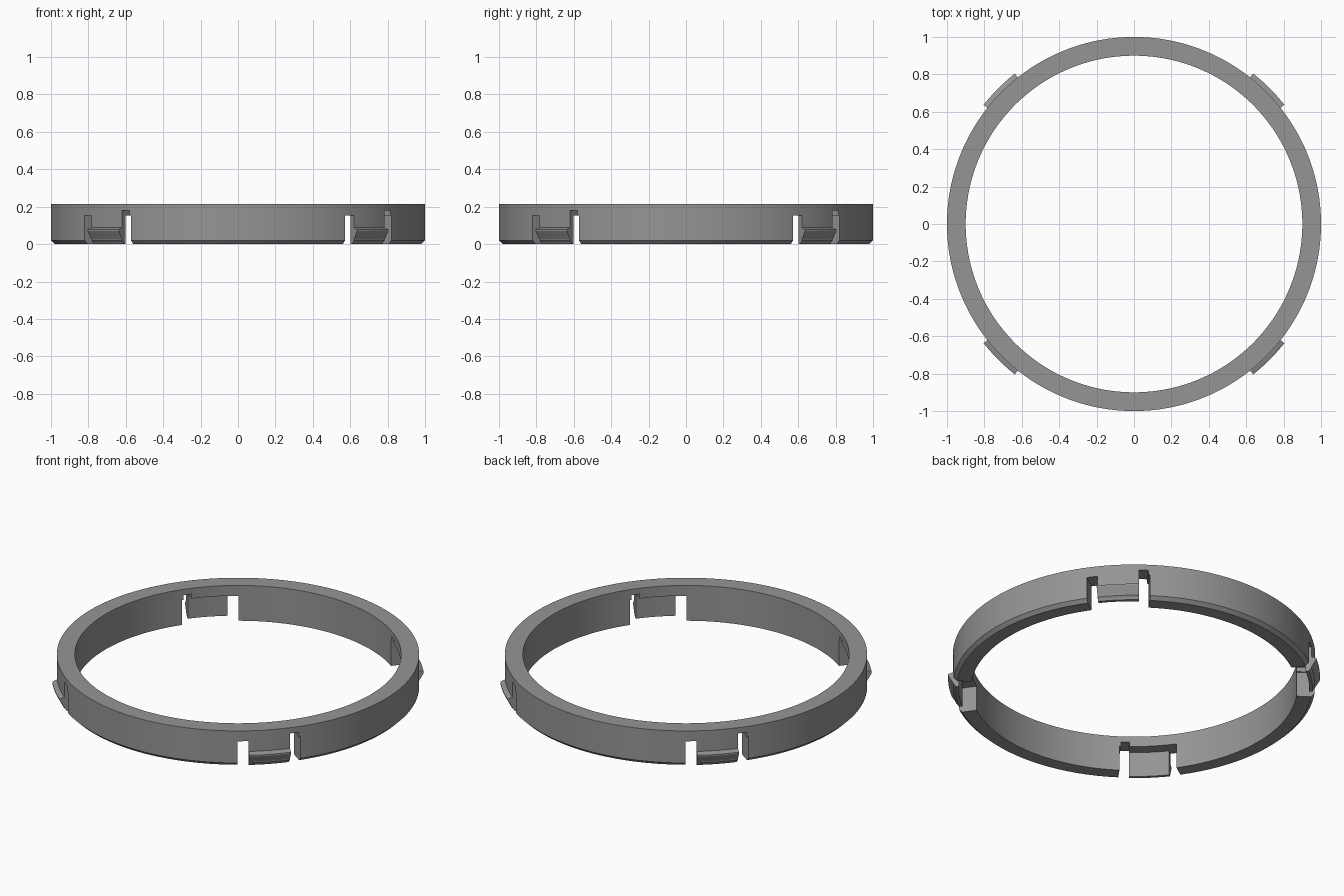
import bpy, bmesh, math

if "Cube" in bpy.data.objects:
    bpy.data.objects.remove(bpy.data.objects["Cube"])

HEIGHT, OUTER, INNER = 0.215, 1.0, 0.90
STEM_INNER = 0.967          # inner radius of the thin clip stems
SLOT, CLIP = 10.1, 6.6      # half angles in degrees
CENTRES = (45, 135, 225, 315)

grey = bpy.data.materials.new("mid_grey")
grey.diffuse_color = (0.30, 0.30, 0.30, 1)
grey.use_nodes = True
grey.node_tree.nodes["Principled BSDF"].inputs["Base Color"].default_value = grey.diffuse_color


def sweep(bm, profile, a0, a1, steps, closed=False):
    """Sweep an (r, z) profile about z between two angles."""
    rings = []
    for i in range(steps if closed else steps + 1):
        a = math.radians(a0 + (a1 - a0) * i / steps)
        rings.append([bm.verts.new((r * math.cos(a), r * math.sin(a), z)) for r, z in profile])
    n = len(profile)
    for i in range(steps):
        p, q = rings[i], rings[(i + 1) % len(rings)]
        for j in range(n):
            k = (j + 1) % n
            bm.faces.new((p[j], q[j], q[k], p[k]))
    if not closed:
        bm.faces.new(rings[0])
        bm.faces.new(rings[-1][::-1])


def make(name, parts):
    """Make one object from a list of sweep arguments."""
    bm = bmesh.new()
    for args in parts:
        sweep(bm, *args)
    bmesh.ops.recalc_face_normals(bm, faces=bm.faces[:])
    mesh = bpy.data.meshes.new(name)
    bm.to_mesh(mesh)
    bm.free()
    ob = bpy.data.objects.new(name, mesh)
    bpy.context.collection.objects.link(ob)
    mesh.materials.append(grey)
    return ob


def activate(ob):
    bpy.ops.object.select_all(action='DESELECT')
    ob.select_set(True)
    bpy.context.view_layer.objects.active = ob


def box(r0, r1, z0, z1):
    return [(r0, z0), (r1, z0), (r1, z1), (r0, z1)]


# ring with a chamfered lower outer edge
ring = make("ring", [([(INNER, 0), (0.98, 0), (OUTER, 0.02), (OUTER, HEIGHT), (INNER, HEIGHT)],
                      0, 360, 180, True)])

# cutters: recess behind each stem, gaps on both sides, small raised pocket on one side
recess = make("recess_cutter", [(box(0.8, STEM_INNER, -0.1, 0.152), c - SLOT, c + SLOT, 10)
                                for c in CENTRES])
gaps = make("gap_cutter", [(box(0.8, 1.1, -0.1, 0.152), c + a, c + b, 3)
                           for c in CENTRES for a, b in ((-SLOT, -CLIP), (CLIP, SLOT))])
pocket = make("pocket_cutter", [(box(0.8, 1.1, 0.1, 0.18), c + CLIP, c + 9.6, 3)
                                for c in CENTRES])
for cutter in (recess, gaps, pocket):
    cutter.hide_render = True
    mod = ring.modifiers.new(cutter.name, 'BOOLEAN')
    mod.operation = 'DIFFERENCE'
    mod.solver = 'EXACT'
    mod.object = cutter
    activate(ring)
    bpy.ops.object.modifier_apply(modifier=mod.name)
    bpy.data.objects.remove(cutter)

# wedge-shaped hooks on the outside of the stems
hook_profile = [(0.975, 0), (0.985, 0), (1.026, 0.07), (1.026, 0.078), (0.998, 0.09), (0.975, 0.09)]
hooks = make("clip_hooks", [(hook_profile, c - CLIP, c + CLIP, 8) for c in CENTRES])

for ob in (ring, hooks):
    activate(ob)
    bpy.ops.object.shade_smooth_by_angle(angle=math.radians(25))
